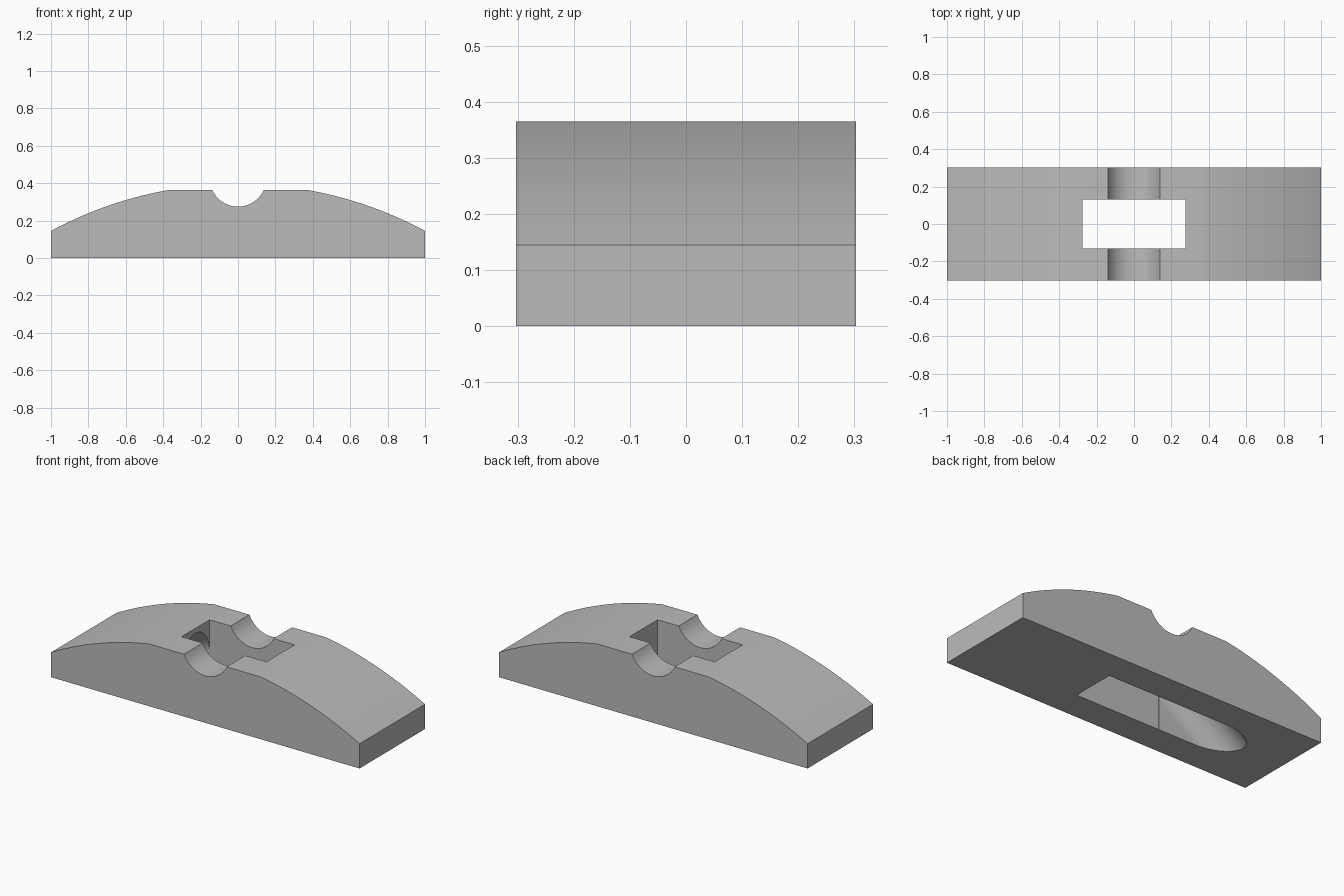
import bpy, bmesh, math
from mathutils import Vector

old = bpy.data.objects.get("Cube")
if old:
    bpy.data.objects.remove(old, do_unlink=True)

LENGTH, DEPTH, TOP, END = 2.0, 0.606, 0.365, 0.145
FLAT = 0.365                  # half length of the flat crown
SLOT_X, SLOT_Y = 0.275, 0.13  # half sizes of the through slot


def material(name, rgb):
    mat = bpy.data.materials.new(name)
    mat.use_nodes = True
    colour = (*rgb, 1.0)
    mat.diffuse_color = colour
    mat.node_tree.nodes["Principled BSDF"].inputs["Base Color"].default_value = colour
    return mat


def prism(name, points, sweep):
    """Sweep a closed planar outline along a vector into a solid."""
    bm = bmesh.new()
    face = bm.faces.new([bm.verts.new(p) for p in points])
    new = bmesh.ops.extrude_face_region(bm, geom=[face])["geom"]
    bmesh.ops.translate(bm, vec=Vector(sweep),
                        verts=[v for v in new if isinstance(v, bmesh.types.BMVert)])
    bmesh.ops.recalc_face_normals(bm, faces=bm.faces)
    mesh = bpy.data.meshes.new(name)
    bm.to_mesh(mesh)
    bm.free()
    obj = bpy.data.objects.new(name, mesh)
    bpy.context.collection.objects.link(obj)
    return obj


def cut(target, cutter):
    cutter.hide_render = True
    mod = target.modifiers.new("cut", "BOOLEAN")
    mod.operation, mod.solver, mod.object = "DIFFERENCE", "EXACT", cutter
    bpy.context.view_layer.objects.active = target
    bpy.ops.object.modifier_apply(modifier=mod.name)
    bpy.data.objects.remove(cutter, do_unlink=True)


# Right half of the outline: end face, bowed shoulder, flat crown
half = LENGTH / 2
bow_z = (END + TOP) / 2 - (half**2 - FLAT**2) / (2 * (TOP - END))
bow_r = math.hypot(half, END - bow_z)
a0, a1 = math.asin(half / bow_r), math.asin(FLAT / bow_r)
steps = 24
side = [(half, 0)]
for i in range(steps + 1):
    a = a0 + (a1 - a0) * i / steps
    side.append((bow_r * math.sin(a), bow_z + bow_r * math.cos(a)))

# Round groove across the crown
groove_w, groove_d = 0.138, 0.09
groove_r = (groove_w**2 + groove_d**2) / (2 * groove_d)
spread = math.asin(groove_w / groove_r)
groove = []
for i in range(steps + 1):
    a = spread * (1 - 2 * i / steps)
    groove.append((groove_r * math.sin(a),
                   TOP - groove_d + groove_r * (1 - math.cos(a))))

outline = side + groove + [(-x, z) for x, z in reversed(side)]
body = prism("bowed_block", [(x, -DEPTH / 2, z) for x, z in outline], (0, DEPTH, 0))

# Rectangular slot straight through the middle
slot = prism("slot_cutter",
             [(sx * SLOT_X, sy * SLOT_Y, -1)
              for sx, sy in ((-1, -1), (1, -1), (1, 1), (-1, 1))], (0, 0, 2))
cut(body, slot)

# Arched tunnel sloping from the slot's right-hand wall out through the base
slope = math.radians(36.5)
start = -SLOT_X + 0.02
spring = 0.175 + 0.02 * math.tan(slope)
w = SLOT_Y - 0.0005
arch = [(start, w, -1)]
for i in range(steps + 1):
    a = math.pi * i / steps
    arch.append((start, w * math.cos(a), spring + w / math.cos(slope) * math.sin(a)))
arch.append((start, -w, -1))
run = 0.7
cut(body, prism("tunnel_cutter", arch, (-run, 0, -run * math.tan(slope))))

# Finish
body.data.materials.clear()
body.data.materials.append(material("light_grey", (0.5, 0.5, 0.5)))
bpy.ops.object.select_all(action="DESELECT")
body.select_set(True)
bpy.context.view_layer.objects.active = body
bpy.ops.object.shade_smooth_by_angle(angle=math.radians(20))
